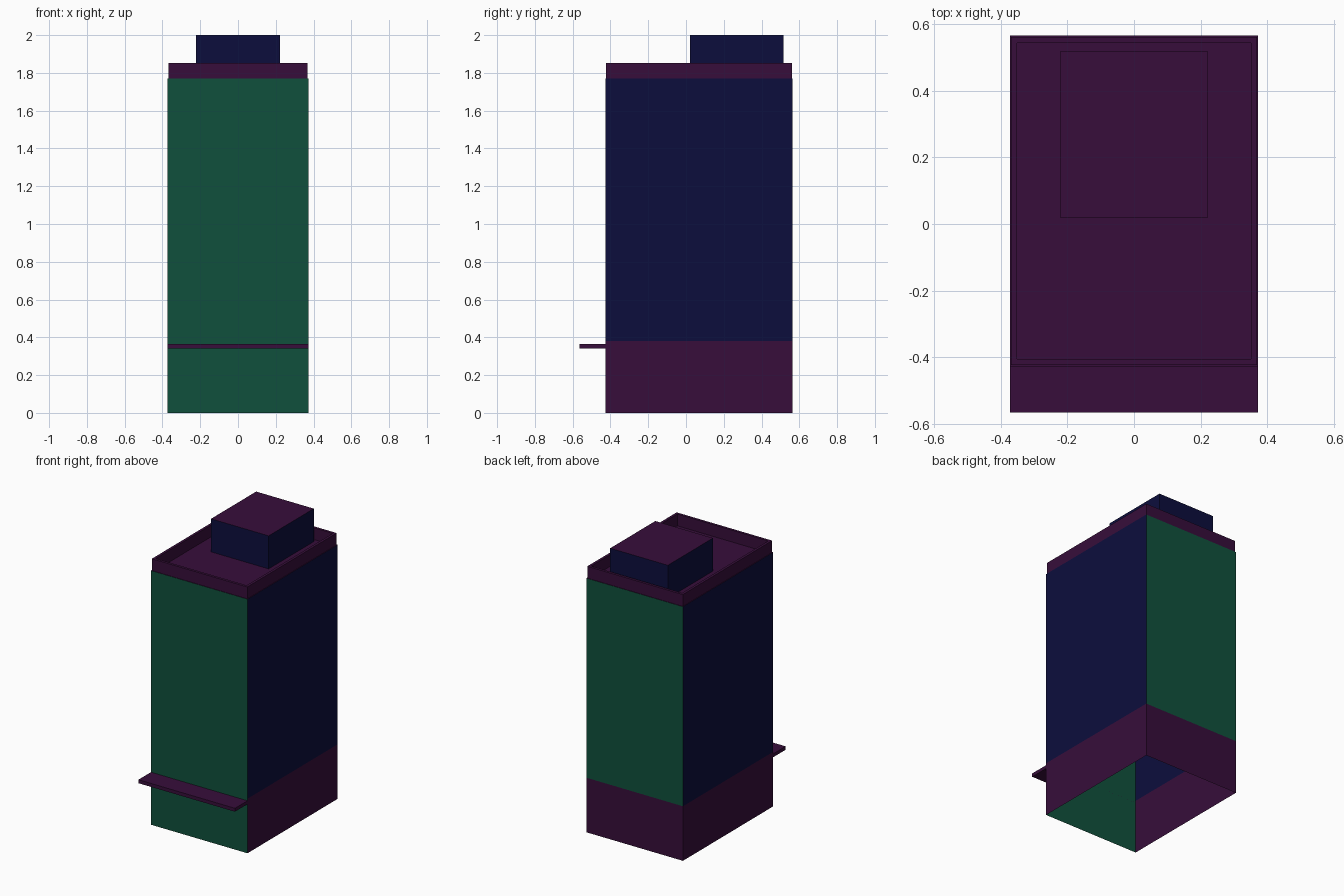
import bpy
import bmesh

if "Cube" in bpy.data.objects:
    bpy.data.objects.remove(bpy.data.objects["Cube"])


def material(name, rgb):
    m = bpy.data.materials.new(name)
    m.diffuse_color = (*rgb, 1.0)
    m.use_nodes = True
    m.node_tree.nodes["Principled BSDF"].inputs["Base Color"].default_value = m.diffuse_color
    return m


GREEN, BLUE, PURPLE = 0, 1, 2
PALETTE = [
    material("facade_green", (0.0050, 0.0810, 0.0445)),
    material("wall_navy", (0.0038, 0.0042, 0.0460)),
    material("trim_purple", (0.0380, 0.0042, 0.0430)),
]


def rect(x, y0, y1, z):
    """Counter-clockwise rectangle; its edges run front, right, back, left."""
    return [(-x, y0, z), (x, y0, z), (x, y1, z), (-x, y1, z)]


def build(name, loops, mats, start_cap=None, end_cap=None):
    """Bridge rectangular loops; mats gives one colour per side for each band."""
    bm = bmesh.new()
    rings = [[bm.verts.new(p) for p in loop] for loop in loops]
    for low, high, colours in zip(rings, rings[1:], mats):
        for i in range(4):
            j = (i + 1) % 4
            f = bm.faces.new((low[i], low[j], high[j], high[i]))
            f.material_index = colours[i]
    if start_cap is not None:
        bm.faces.new(rings[0][::-1]).material_index = start_cap
    if end_cap is not None:
        bm.faces.new(rings[-1]).material_index = end_cap
    mesh = bpy.data.meshes.new(name)
    bm.to_mesh(mesh)
    bm.free()
    for m in PALETTE:
        mesh.materials.append(m)
    obj = bpy.data.objects.new(name, mesh)
    bpy.context.collection.objects.link(obj)
    return obj


X, FRONT, BACK = 0.372, -0.427, 0.565
ROOF, LEDGE = 1.77, 1.852

# Tower walls, open underneath: green front, purple base on the other sides
build("tower_walls",
      [rect(X, FRONT, BACK, z) for z in (0.0, 0.38, ROOF)],
      [[GREEN, PURPLE, PURPLE, PURPLE], [GREEN, BLUE, GREEN, BLUE]],
      end_cap=PURPLE)

# Hollow parapet rim: outer wall, flat top, inner wall
i, t = 0.004, 0.022
build("roof_parapet",
      [rect(X - i, FRONT + i, BACK - i, ROOF),
       rect(X - i, FRONT + i, BACK - i, LEDGE),
       rect(X - t, FRONT + t, BACK - t, LEDGE),
       rect(X - t, FRONT + t, BACK - t, ROOF)],
      [[PURPLE] * 4] * 3)

# Rooftop plant room with a purple lid
build("rooftop_room",
      [rect(0.222, 0.02, 0.517, z) for z in (ROOF, 2.0)],
      [[BLUE] * 4], end_cap=PURPLE)

# Entrance canopy on the front
build("entrance_canopy",
      [rect(X, -0.565, FRONT, z) for z in (0.342, 0.366)],
      [[PURPLE] * 4], start_cap=PURPLE, end_cap=PURPLE)
